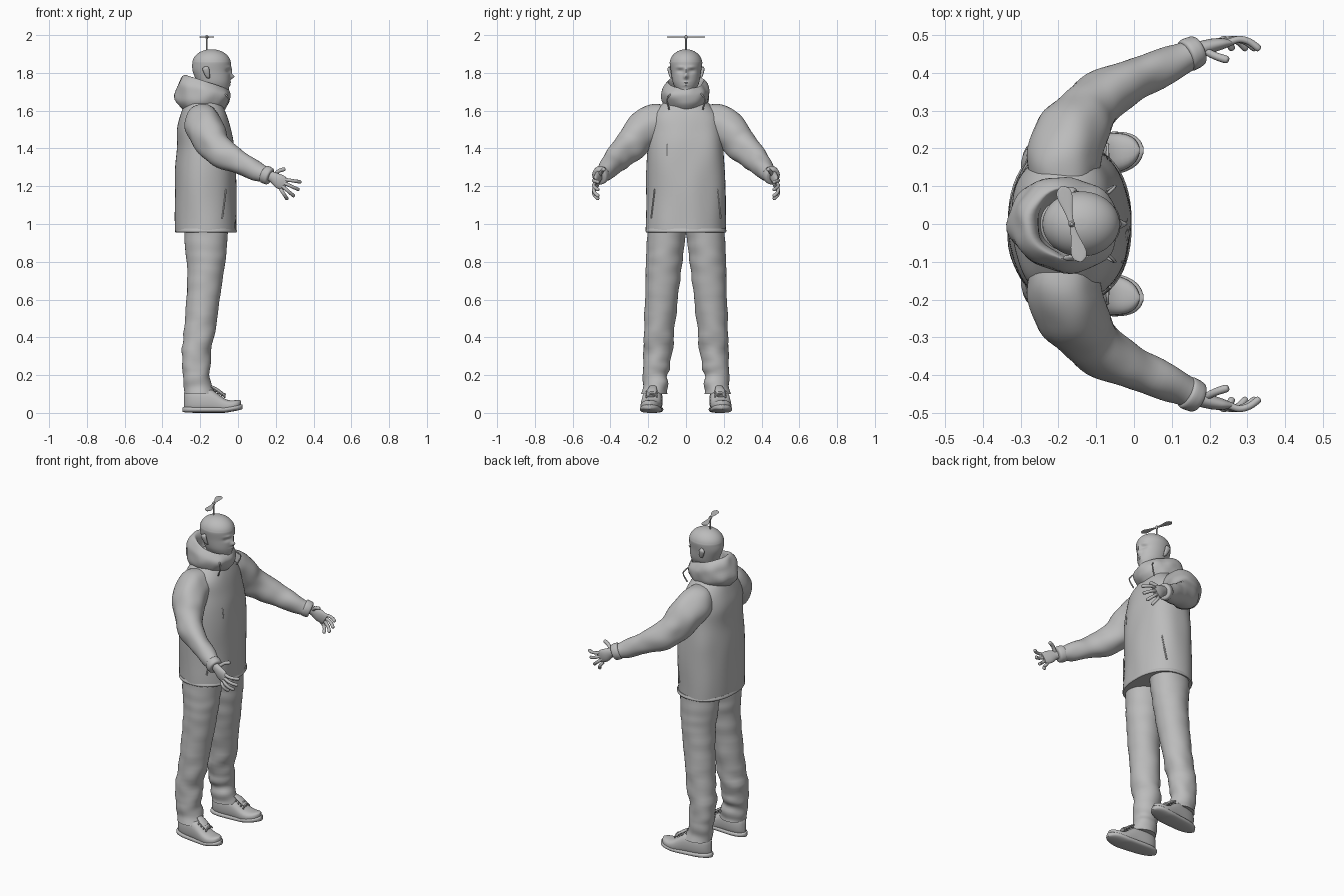
import bpy, bmesh, math
from mathutils import Vector, noise

if "Cube" in bpy.data.objects:
    bpy.data.objects.remove(bpy.data.objects["Cube"])

grey = bpy.data.materials.new("plain grey")
grey.use_nodes = True
grey.diffuse_color = (.5, .5, .5, 1)
grey.node_tree.nodes["Principled BSDF"].inputs["Base Color"].default_value = grey.diffuse_color


def spline(rows, steps):
    """Smooth interpolation through rows of values."""
    out = []
    for i in range(len(rows) - 1):
        before, start = rows[max(i - 1, 0)], rows[i]
        end, after = rows[i + 1], rows[min(i + 2, len(rows) - 1)]
        for k in range(steps):
            t = k / steps
            out.append([b + t / 2 * (c - a + t * (2*a - 5*b + 4*c - d + t * (3*(b - c) + d - a)))
                        for a, b, c, d in zip(before, start, end, after)])
    return out + [list(rows[-1])]


def power(value, exponent):
    return math.copysign(abs(value) ** (2 / exponent), value)


def ring_axes(points, i, frame):
    """Directions of the width and height of one ring."""
    if frame == "level":
        return Vector((1, 0, 0)), Vector((0, 1, 0))
    if frame == "upright":
        return Vector((0, 1, 0)), Vector((0, 0, 1))
    along = (points[min(i + 1, len(points) - 1)] - points[max(i - 1, 0)]).normalized()
    across = along.cross(Vector((0, 0, 1))).normalized()
    return across, across.cross(along)


def loft(name, rows, frame="path", sides=32, steps=6, exponent=2, side=1, shape=None, lean=0):
    """Skin oval rings (x, y, z, half width, half height) and cap both ends."""
    rings = spline(rows, steps)
    points = [Vector(ring[:3]) for ring in rings]
    bm = bmesh.new()
    loops = []
    for i, ring in enumerate(rings):
        across, upward = ring_axes(points, i, frame)
        loop = []
        for k in range(sides):
            angle = math.tau * k / sides
            offset = (across * power(math.cos(angle), exponent) * ring[3]
                      + upward * power(math.sin(angle), exponent) * ring[4])
            co = points[i] + offset
            if lean:
                co.z -= lean * offset.x * ring[5]
            if shape:
                co = shape(co, offset.normalized())
            loop.append(bm.verts.new((co.x, co.y * side, co.z)))
        loops.append(loop)
    for lower, upper in zip(loops, loops[1:]):
        for k in range(sides):
            n = (k + 1) % sides
            bm.faces.new((lower[k], lower[n], upper[n], upper[k]))
    bm.faces.new(loops[0])
    bm.faces.new(loops[-1])
    bmesh.ops.recalc_face_normals(bm, faces=bm.faces)
    mesh = bpy.data.meshes.new(name)
    bm.to_mesh(mesh)
    bm.free()
    mesh.materials.append(grey)
    part = bpy.data.objects.new(name, mesh)
    bpy.context.collection.objects.link(part)
    bpy.ops.object.select_all(action="DESELECT")
    part.select_set(True)
    bpy.context.view_layer.objects.active = part
    bpy.ops.object.shade_smooth_by_angle(angle=math.radians(50))


def column(rows):
    """Rings centred on the body from (x, z, half depth, half width)."""
    return [(x, 0, z, depth, width, *rest) for x, z, depth, width, *rest in rows]


def tube(name, path, radius, side):
    """Round cord or finger with a tapered tip."""
    last, previous = Vector(path[-1]), Vector(path[-2])
    tip = last + (last - previous).normalized() * radius * .6
    rows = [(*point, radius, radius) for point in path] + [(*tip, radius * .3, radius * .3)]
    loft(name, rows, sides=12, steps=4, side=side)


def folds(amount, density, flatness=1):
    """Cloth folds as soft noise along the outward direction."""
    def shape(co, outward):
        return co + outward * amount * noise.noise(Vector((co.x, co.y, co.z * flatness)) * density)
    return shape


def trouser_folds(co, outward):
    strength = .004 + .01 * max(0, min(1, (.6 - co.z) * 4))
    return folds(strength, 9, 2)(co, outward)


# Jacket body and hem
torso = column([(-.17, .96, .16, .21), (-.17, 1.25, .16, .205), (-.17, 1.4, .15, .2), (-.18, 1.5, .14, .195),
                (-.18, 1.58, .12, .18), (-.18, 1.66, .09, .1), (-.17, 1.7, .07, .07)])
loft("jacket_body", torso, "level", 56, exponent=2.3, shape=folds(.01, 8, .5))
hem_x, hem_y, hem_z, hem_depth, hem_width = torso[0]
loft("jacket_hem", [(hem_x, hem_y, hem_z + rise, hem_depth + grow, hem_width + grow)
                    for rise, grow in ((-.005, 0), (.003, .004), (.015, 0))], "level", 56, exponent=2.3)


def jacket_front(y, z):
    """Point on the jacket front at a given width and height."""
    x, _, _, depth, width = min(spline(torso, 8), key=lambda ring: abs(ring[2] - z))
    return x + depth * (1 - abs(y / width) ** 2.3) ** (1 / 2.3), y, z


# Hood lying round the neck: outer wall, rolled rim, inner wall
loft("hood", column([(-.18, 1.6, .1, .1, 0), (-.19, 1.65, .14, .125, .05), (-.18, 1.71, .14, .125, .2),
                     (-.17, 1.75, .12, .1, .3), (-.16, 1.74, .1, .09, .3), (-.16, 1.66, .08, .07, 0)]),
     "level", 48, lean=1, shape=folds(.014, 14))

# Face features: (y, z, spread across, spread upward, push forward)
features = {"nose_tip": (0, 1.78, .011, .011, .022), "nose_bridge": (0, 1.81, .01, .02, .01),
            "eye_socket": (.03, 1.81, .02, .01, -.009), "brow": (.03, 1.83, .02, .008, .005),
            "upper_lip": (0, 1.75, .02, .005, .006), "lower_lip": (0, 1.735, .02, .005, .006),
            "chin": (0, 1.7, .02, .01, .006)}


def sculpt_face(co, outward):
    fade = max(0, min(1, outward.x * 3))
    for y, z, across, upward, push in features.values():
        distance = math.hypot((abs(co.y) - y) / across, (co.z - z) / upward)
        co.x += fade * push * math.exp(-distance ** 2)
    return co


# Head: neck and jaw, then a rounded crown
jaw = [(-.16, 1.62, .07, .06), (-.15, 1.67, .07, .06), (-.13, 1.7, .075, .05),
       (-.13, 1.75, .088, .07), (-.14, 1.81, .1, .08), (-.14, 1.85, .102, .086)]
arcs = [math.pi / 2 * k / 8 for k in range(1, 9)]
crown = [(-.14, 1.85 + .075 * math.sin(a), .102 * math.cos(a), .086 * math.cos(a)) for a in arcs]
loft("head", column(jaw + crown), "level", 96, 8, shape=sculpt_face)

# Propeller stick and hub
loft("propeller_stick", column([(-.165, z, .004, .004) for z in (1.91, 1.99)]), "level", 12, 1)
loft("propeller_hub", column([(-.165, 1.98, .005, .005), (-.165, 1.99, .009, .009), (-.165, 2, .004, .004)]),
     "level", 16, 3)


def shoe_part(name, side, width, length, top):
    """Rounded shoe outline from heel to toe, with a height given by a rule."""
    rows = []
    for k in range(25):
        t = (1 - math.cos(math.pi * k / 24)) / 2
        taper = max(.02, 1 - abs(2 * t - 1) ** 4) ** .5
        half = top(t) / 2
        spring = .015 * max(0, t - .7) / .3
        rows.append((-.135 + length * (t - .5), .165 + .03 * t, half + spring,
                     width * taper * (.85 + .15 * t), half * (.6 + .4 * taper)))
    loft(name, rows, "upright", 28, 1, exponent=2.6, side=side)


def instep(t):
    slope = max(0, min(1, (t - .4) / .45))
    return .13 - .07 * slope * slope * (3 - 2 * slope)


for s, label in ((1, "left_"), (-1, "right_")):
    # Propeller blade
    loft(label + "propeller_blade", [(-.165 - s * reach / 4, s * reach, 1.99, width, .003) for reach, width in
                                     ((0, .006), (.03, .01), (.07, .02), (.09, .017), (.1, .004))], sides=16)

    # Ear
    loft(label + "ear", [(-.155, .07, 1.77, .004, .004), (-.16, .08, 1.78, .011, .007),
                         (-.17, .09, 1.82, .018, .008), (-.167, .085, 1.835, .006, .004)],
         "level", 16, side=s)

    # Sleeve and cuff
    arm = [(-.19, .08, 1.56, .07), (-.19, .15, 1.54, .095), (-.17, .22, 1.5, .095), (-.13, .29, 1.42, .084),
           (-.06, .35, 1.36, .07), (.04, .4, 1.31, .054), (.16, .455, 1.255, .04)]
    loft(label + "sleeve", [(*ring, ring[-1] * 1.05) for ring in arm], sides=36, steps=8, side=s,
         shape=folds(.012, 11))
    wrist, elbow = Vector(arm[-1][:3]), Vector(arm[-2][:3])
    loft(label + "cuff", [(*wrist.lerp(elbow, back), radius, radius * 1.1) for back, radius in
                          ((.2, .038), (.15, .044), (-.05, .042), (-.1, .034))], sides=28, steps=3, side=s)

    # Hand, palm turned inward, with fanned and curled fingers
    loft(label + "palm", [(.14, .45, 1.26, .024, .028), (.18, .465, 1.25, .02, .028),
                          (.22, .475, 1.225, .017, .038), (.255, .48, 1.205, .008, .032)], sides=20, side=s)
    for i, (finger, reach) in enumerate((("index", .08), ("middle", .085), ("ring", .08), ("little", .06))):
        droop = .15 + .28 * i
        path = [(.25 - .008 * i + reach * t * math.cos(droop), .48 + .012 * math.sin(math.pi * t) - .015 * t * t,
                 1.235 - .017 * i - reach * t * math.sin(droop)) for t in (0, .35, .7, 1)]
        tube(label + finger + "_finger", path, .009, s)
    tube(label + "thumb", [(.185, .46, 1.255), (.215, .445, 1.28), (.245, .435, 1.29)], .01, s)

    # Trouser leg, drifting outward and narrowing toward the ankle
    leg = [(-.17, 1.02, .12), (-.17, .87, .11), (-.17, .75, .096), (-.19, .55, .086),
           (-.22, .3, .076), (-.22, .2, .072), (-.205, .1, .077)]
    loft(label + "trouser_leg", [(x, .175 - .075 * z, z, depth, .06 + .045 * z) for x, z, depth in leg],
         "level", 40, 10, side=s, shape=trouser_folds)

    # Shoe upper, sole, tongue and laces
    shoe_part(label + "shoe_upper", s, .057, .3, instep)
    shoe_part(label + "shoe_sole", s, .061, .32, lambda t: .035)
    loft(label + "shoe_tongue", [(-.07, .185, .09, .022, .008), (-.11, .18, .12, .026, .01),
                                 (-.14, .175, .14, .018, .006)], sides=16, side=s)
    for i in range(4):
        x, z = -.07 - .017 * i, .1 + .01 * i
        tube(label + "shoe_lace", [(x, .18 + across, z - drop) for across, drop in
                                   ((-.03, .017), (-.012, 0), (.012, 0), (.03, .017))], .004, s)

    # Hood cord, jacket pocket zip and trouser pocket seam
    tube(label + "hood_cord", [(-.07, .08, 1.69), (-.05, .1, 1.66), (-.07, .09, 1.61)], .004, s)
    tube(label + "pocket_zip", [jacket_front(.185 - .006 * i, 1.03 + .05 * i) for i in range(4)], .004, s)
    tube(label + "trouser_seam", [(-.07, .125, .94), (-.075, .13, .91), (-.08, .14, .88)], .004, s)

# Chest pocket zip on the right side
tube("chest_zip", [jacket_front(.1, z) for z in (1.36, 1.39, 1.42)], .004, -1)
